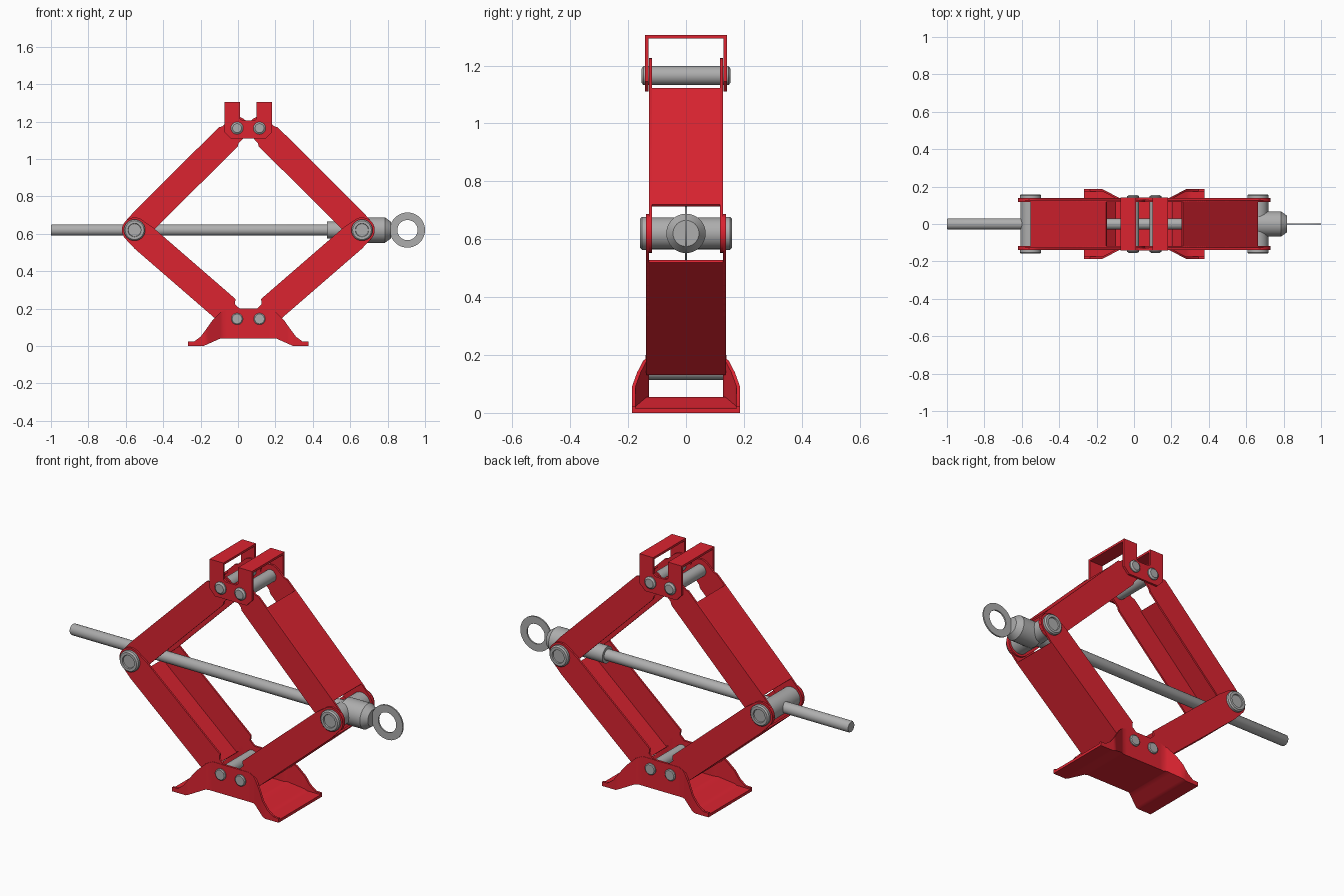
import bpy, bmesh, math

if "Cube" in bpy.data.objects:
    bpy.data.objects.remove(bpy.data.objects["Cube"])

CX = 0.055          # mirror line of the linkage
MID = 0.62          # screw height


def material(name, rgb):
    m = bpy.data.materials.new(name)
    m.diffuse_color = (*rgb, 1)
    m.use_nodes = True
    m.node_tree.nodes["Principled BSDF"].inputs["Base Color"].default_value = m.diffuse_color
    return m


RED = material("red_paint", (0.71, 0.017, 0.03))
STEEL = material("grey_steel", (0.42, 0.42, 0.42))


def finish(bm, name, mat):
    bmesh.ops.remove_doubles(bm, verts=bm.verts, dist=1e-5)
    bmesh.ops.recalc_face_normals(bm, faces=bm.faces)
    me = bpy.data.meshes.new(name)
    bm.to_mesh(me)
    bm.free()
    me.materials.append(mat)
    ob = bpy.data.objects.new(name, me)
    bpy.context.collection.objects.link(ob)
    bpy.ops.object.select_all(action='DESELECT')
    ob.select_set(True)
    bpy.context.view_layer.objects.active = ob
    bpy.ops.object.shade_smooth_by_angle(angle=math.radians(32))
    return ob


def plate(bm, pts, y0, y1):
    """Extrude an (x, z) outline from y0 to y1."""
    a = [bm.verts.new((x, y0, z)) for x, z in pts]
    b = [bm.verts.new((x, y1, z)) for x, z in pts]
    bm.faces.new(a)
    bm.faces.new(b[::-1])
    for i in range(len(pts)):
        j = (i + 1) % len(pts)
        bm.faces.new((a[i], a[j], b[j], b[i]))


def lathe(name, profile, axis, centre, closed=False, n=32, mat=STEEL):
    """Turn (radius, distance) points about the x or y axis."""
    bm = bmesh.new()
    rings = []
    for r, t in profile:
        ring = []
        for k in range(n):
            a = math.tau * k / n
            u, v = r * math.cos(a), r * math.sin(a)
            p = (t, u, v) if axis == 'x' else (u, t, v)
            ring.append(bm.verts.new([c + q for c, q in zip(centre, p)]))
        rings.append(ring)
    for i in range(len(rings) if closed else len(rings) - 1):
        a, b = rings[i], rings[(i + 1) % len(rings)]
        for k in range(n):
            m = (k + 1) % n
            bm.faces.new((a[k], a[m], b[m], b[k]))
    if not closed:
        bm.faces.new(rings[0])
        bm.faces.new(rings[-1])
    return finish(bm, name, mat)


def mirrored(profile):
    """Complete a half profile (from the outer end to the middle)."""
    return [(r, -t) for r, t in profile] + [(r, t) for r, t in profile[::-1]]


def arm(name, p, q, side, outer, w, h, s0, s1, web0, web1, r_end):
    """Folded channel arm: two eared flanges and an outer web."""
    length = math.hypot(q[0] - p[0], q[1] - p[1])
    dx, dz = (q[0] - p[0]) / length, (q[1] - p[1]) / length

    def to_world(s, l):
        x, z = p[0] + dx * s - dz * l, p[1] + dz * s + dx * l
        return (x if side < 0 else 2 * CX - x, z)

    r0 = 0.068
    out = [(s0, h), (length - s1, h), (length - s1 + 0.015, r_end + 0.002)]
    for k in range(13):
        a = math.radians(90 - 15 * k)
        out.append((length + r_end * math.cos(a), r_end * math.sin(a)))
    out += [(length - s1 + 0.015, -r_end - 0.002), (length - s1, -h), (s0, -h)]
    for k in range(13):
        a = math.radians(-90 - 15 * k)
        out.append((r0 * math.cos(a), r0 * math.sin(a)))
    outline = [to_world(*v) for v in out]
    bm = bmesh.new()
    plate(bm, outline, -w, -w + 0.01)
    plate(bm, outline, w - 0.01, w)
    web = [(web0, h), (length - web1, h), (length - web1, h - 0.01), (web0, h - 0.01)]
    plate(bm, [to_world(s, l * outer) for s, l in web], -w + 0.002, w - 0.002)
    finish(bm, name, RED)


# Four channel arms
side_pivot, top_pivot, low_pivot = (-0.553, MID), (-0.005, 1.165), (-0.005, 0.145)
for side, label in ((-1, "left"), (1, "right")):
    arm("upper_arm_" + label, side_pivot, top_pivot, side, 1, 0.128, 0.072,
        0.07, 0.066, 0.07, 0.134, 0.061)
    arm("lower_arm_" + label, side_pivot, low_pivot, side, -1, 0.138, 0.075,
        0.066, 0.076, 0.066, 0.065, 0.05)

# Pins and side trunnions
for side, label in ((-1, "left"), (1, "right")):
    x = CX + side * 0.06
    lathe("top_pin_" + label, mirrored([(0.024, 0.154), (0.033, 0.147), (0.033, 0.14)]),
          'y', (x, 0, 1.165))
    lathe("base_pin_" + label, mirrored([(0.026, 0.15), (0.031, 0.146)]),
          'y', (x, 0, 0.145))
    lathe("trunnion_" + label,
          mirrored([(0.034, 0.152), (0.036, 0.159), (0.05, 0.159), (0.057, 0.152),
                    (0.057, 0.139), (0.055, 0.136)]),
          'y', (CX + side * 0.608, 0, MID))

# Screw, collar, head and turning eye
lathe("screw_rod", [(0.027, -1.0), (0.03, -0.995), (0.03, 0.7)], 'x', (0, 0, MID))
lathe("screw_collar", [(0.045, 0.475), (0.045, 0.66)], 'x', (0, 0, MID))
lathe("screw_head", [(0.068, 0.66), (0.068, 0.785), (0.045, 0.817)], 'x', (0, 0, MID))
lathe("turning_eye", [(0.054, -0.004), (0.094, -0.004), (0.094, 0.004), (0.054, 0.004)],
      'y', (0.906, 0, MID), closed=True, n=40)

# Top saddle bracket: two side plates joined by two bridges
half = [(0.128, 1.305), (0.128, 1.145), (0.095, 1.11)]
inner = [(0.03, 1.205), (0.045, 1.215), (0.045, 1.305)]
outline = ([(CX - u, z) for u, z in half] + [(CX + u, z) for u, z in half[::-1]]
           + [(CX + u, z) for u, z in inner[::-1]] + [(CX - u, z) for u, z in inner])
bm = bmesh.new()
plate(bm, outline, -0.141, -0.129)
plate(bm, outline, 0.129, 0.141)
for s in (-1, 1):
    a, b = CX + s * 0.045, CX + s * 0.128
    plate(bm, [(a, 1.293), (b, 1.293), (b, 1.305), (a, 1.305)], -0.129, 0.129)
finish(bm, "top_saddle", RED)


# Base: flared channel lofted along x
def interp(table, u):
    for (a, va), (b, vb) in zip(table, table[1:]):
        if u <= b:
            return va + (vb - va) * (u - a) / (b - a)
    return table[-1][1]


width = [(0, 0.14), (0.135, 0.14), (0.225, 0.187), (0.4, 0.187)]
floor = [(0, 0.04), (0.15, 0.04), (0.24, 0.0), (0.4, 0.0)]
rim = [(0, 0.2), (0.11, 0.2), (0.15, 0.18), (0.19, 0.14), (0.225, 0.09),
       (0.255, 0.05), (0.29, 0.024), (0.4, 0.021)]
stations = [0.11, 0.135, 0.15, 0.17, 0.19, 0.21, 0.225, 0.24, 0.255, 0.29, 0.322]
bm = bmesh.new()
loops = []
for u in [-s for s in stations[::-1]] + stations:
    w, f, t = (interp(tab, abs(u)) for tab in (width, floor, rim))
    right = [(w, f), (w, t), (w - 0.012, t), (w - 0.012, f + 0.015)]
    section = right + [(-y, z) for y, z in right[::-1]]
    loops.append([bm.verts.new((CX + u, y, z)) for y, z in section])
for a, b in zip(loops, loops[1:]):
    for k in range(8):
        m = (k + 1) % 8
        bm.faces.new((a[k], a[m], b[m], b[k]))
bm.faces.new(loops[0])
bm.faces.new(loops[-1])
finish(bm, "base_foot", RED)
